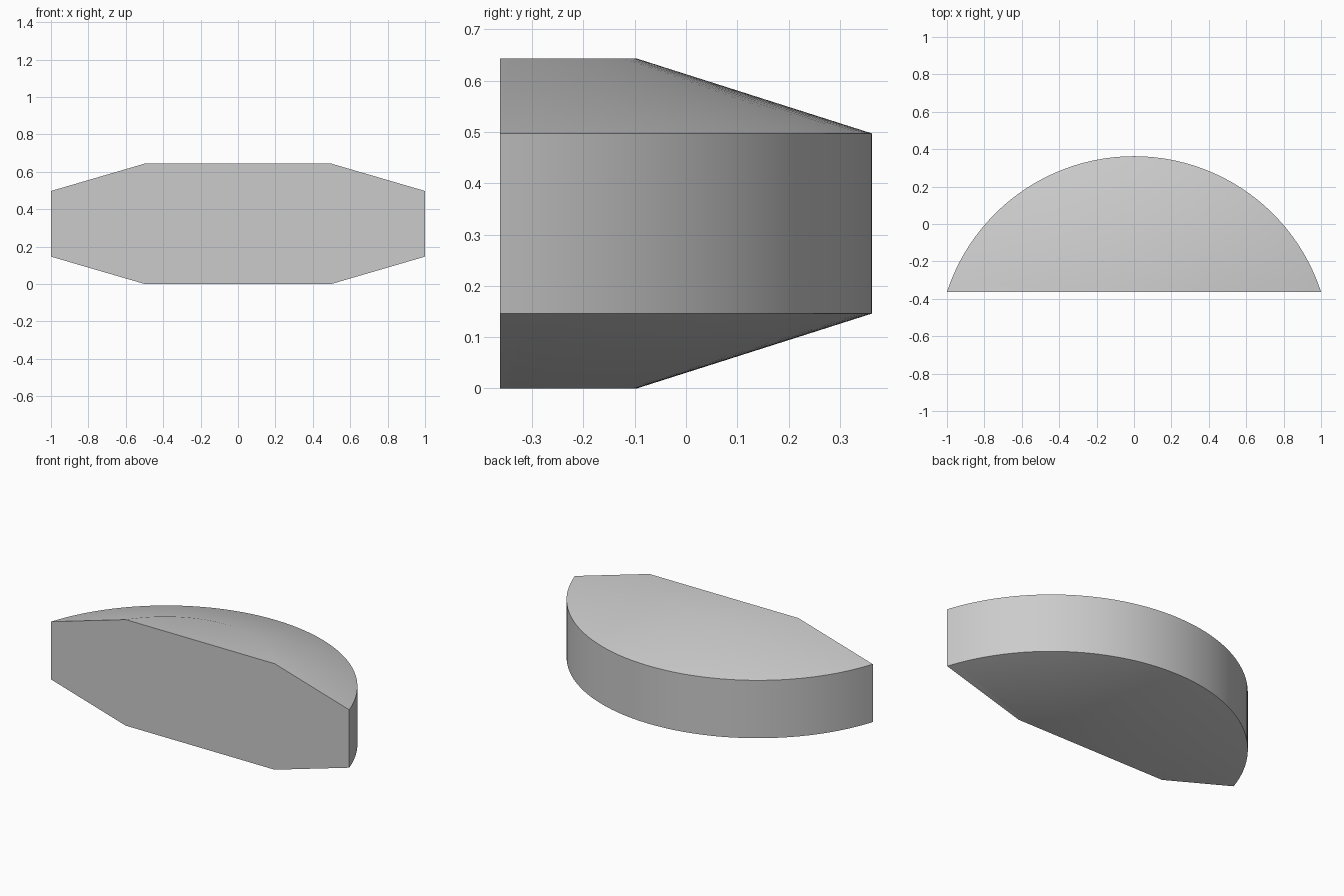
import bpy, bmesh, math

cube = bpy.data.objects.get("Cube")
if cube:
    bpy.data.objects.remove(cube, do_unlink=True)

FRONT, SEGMENTS = -0.3625, 48
HEIGHT, RIM = 0.643, 0.146

grey = bpy.data.materials.new("plain grey")
grey.use_nodes = True
colour = (0.6, 0.6, 0.6, 1)
grey.diffuse_color = colour
grey.node_tree.nodes["Principled BSDF"].inputs["Base Color"].default_value = colour


def arc(bm, half_width, apex, z):
    """Ring of vertices on the arc through both front corners and the apex."""
    rise = apex - FRONT
    radius = (half_width ** 2 + rise ** 2) / (2 * rise)
    centre = apex - radius
    start = math.atan2(FRONT - centre, half_width)
    verts = []
    for i in range(SEGMENTS + 1):
        a = start + (math.pi - 2 * start) * i / SEGMENTS
        verts.append(bm.verts.new((radius * math.cos(a), centre + radius * math.sin(a), z)))
    return verts


# Segment of a bevelled disc: small caps, sloping shoulders and an upright wall
bm = bmesh.new()
rings = [arc(bm, 0.5, -0.096, 0), arc(bm, 1, -FRONT, RIM),
         arc(bm, 1, -FRONT, HEIGHT - RIM), arc(bm, 0.5, -0.096, HEIGHT)]
for low, high in zip(rings, rings[1:]):
    for i in range(SEGMENTS):
        bm.faces.new((low[i], low[i + 1], high[i + 1], high[i]))

# Flat caps and the cut front face
bm.faces.new(rings[0])
bm.faces.new(rings[-1])
bm.faces.new([r[0] for r in rings] + [r[-1] for r in reversed(rings)])
bmesh.ops.recalc_face_normals(bm, faces=bm.faces)

mesh = bpy.data.meshes.new("half_disc_body")
bm.to_mesh(mesh)
bm.free()
mesh.materials.append(grey)
body = bpy.data.objects.new("half_disc_body", mesh)
bpy.context.collection.objects.link(body)

# Soft shoulders, crisp rims
bpy.ops.object.select_all(action="DESELECT")
body.select_set(True)
bpy.context.view_layer.objects.active = body
bpy.ops.object.shade_smooth_by_angle(angle=math.radians(30))
